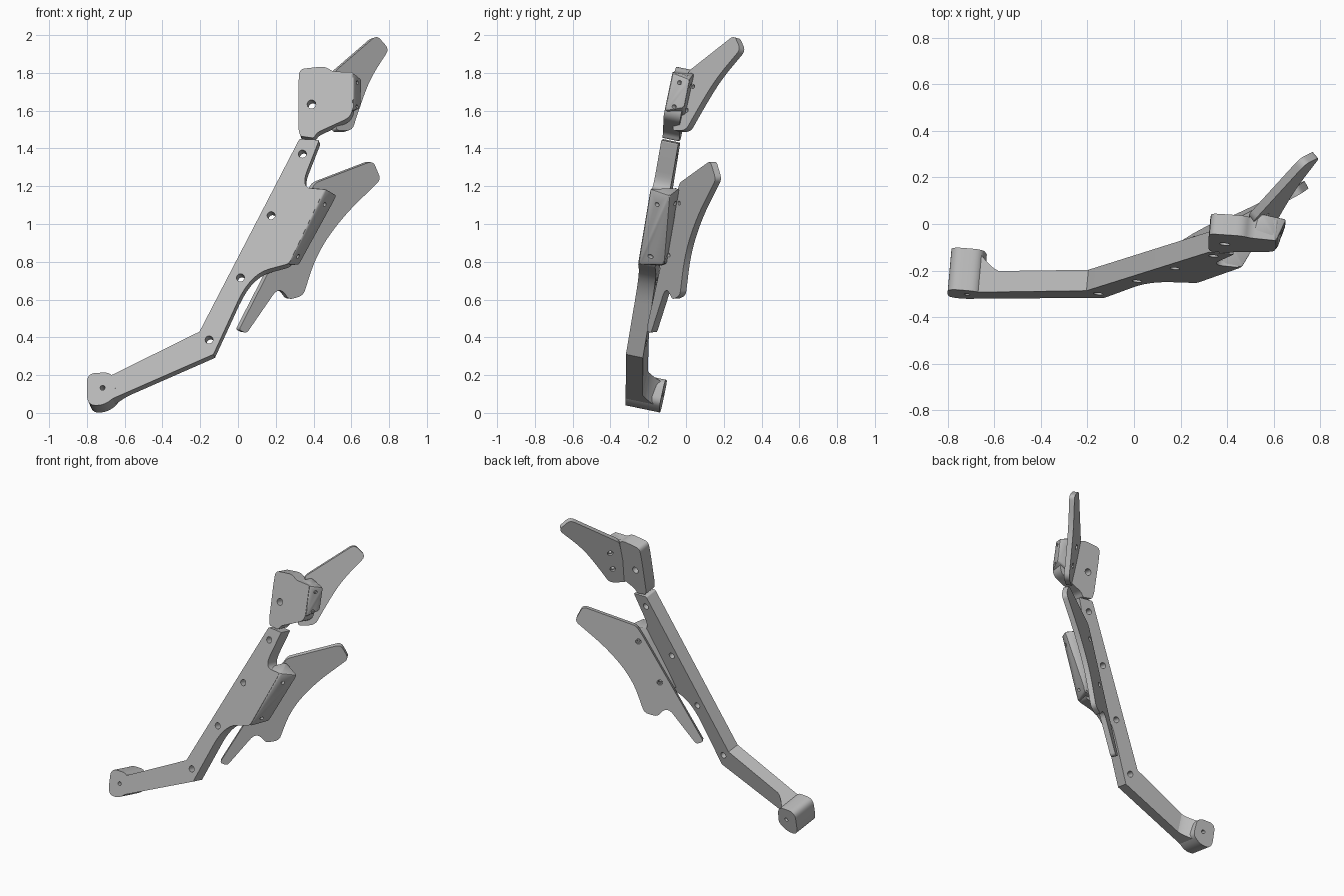
import bpy, bmesh, math
from mathutils import Vector

if "Cube" in bpy.data.objects:
    bpy.data.objects.remove(bpy.data.objects["Cube"], do_unlink=True)

grey = bpy.data.materials.new("plain grey")
grey.use_nodes = True
grey.diffuse_color = (0.5, 0.5, 0.5, 1)
grey.node_tree.nodes["Principled BSDF"].inputs["Base Color"].default_value = (0.5, 0.5, 0.5, 1)

# Planes as y = a + b*x + c*z
ARM = (-0.395, -0.09, 0.21)
LOW_WING = (-0.185, 0.556, -0.063)
TOP_WING = (-0.95, 0.843, 0.293)


def back(plane):
    return Vector((-plane[1], 1, -plane[2])).normalized()


def on(plane, x, z, depth=0.0):
    return Vector((x, plane[0] + plane[1] * x + plane[2] * z, z)) + back(plane) * depth


def rounded(points, steps=7):
    """Round each corner (x, z, radius) of a closed outline."""
    out = []
    for i, (x, z, r) in enumerate(points):
        p = Vector((x, z))
        if r == 0:
            out.append(p)
            continue
        before = Vector(points[i - 1][:2]) - p
        after = Vector(points[(i + 1) % len(points)][:2]) - p
        s = p + before.normalized() * min(r, before.length * 0.49)
        e = p + after.normalized() * min(r, after.length * 0.49)
        for k in range(steps + 1):
            t = k / steps
            out.append(s * (1 - t) ** 2 + p * 2 * t * (1 - t) + e * t * t)
    return out


def finish(bm, name):
    bmesh.ops.recalc_face_normals(bm, faces=bm.faces)
    mesh = bpy.data.meshes.new(name)
    bm.to_mesh(mesh)
    bm.free()
    ob = bpy.data.objects.new(name, mesh)
    bpy.context.collection.objects.link(ob)
    mesh.materials.append(grey)
    return ob


def plate(name, plane, points, thick):
    bm = bmesh.new()
    face = bm.faces.new([bm.verts.new(on(plane, *p)) for p in rounded(points)])
    new = bmesh.ops.extrude_face_region(bm, geom=[face], use_keep_orig=True)["geom"]
    bmesh.ops.translate(bm, vec=back(plane) * thick,
                        verts=[v for v in new if isinstance(v, bmesh.types.BMVert)])
    return finish(bm, name)


def block(name, points):
    bm = bmesh.new()
    for p in points:
        bm.verts.new(p)
    hull = bmesh.ops.convex_hull(bm, input=bm.verts)
    junk = {g for g in hull["geom_interior"] if isinstance(g, bmesh.types.BMVert)}
    bmesh.ops.delete(bm, geom=list(junk), context="VERTS")
    bmesh.ops.dissolve_limit(bm, angle_limit=0.03, verts=bm.verts, edges=bm.edges)
    bmesh.ops.bevel(bm, geom=list(bm.edges), offset=0.008, segments=2, affect="EDGES", profile=0.5)
    return finish(bm, name)


def drill(objects, centre, direction, radius, length=0.6):
    bpy.ops.mesh.primitive_cylinder_add(vertices=20, radius=radius, depth=length, location=centre,
                                        rotation=direction.to_track_quat("Z", "Y").to_euler())
    cutter = bpy.context.object
    cutter.hide_render = True
    for ob in objects:
        mod = ob.modifiers.new("hole", "BOOLEAN")
        mod.operation, mod.solver, mod.object = "DIFFERENCE", "EXACT", cutter
        bpy.context.view_layer.objects.active = ob
        bpy.ops.object.modifier_apply(modifier=mod.name)
    bpy.data.objects.remove(cutter, do_unlink=True)


# Bent arm plate
arm = plate("arm", ARM, [
    (-0.70, 0.06, 0), (-0.70, 0.185, 0), (-0.204, 0.43, 0), (0.325, 1.45, 0.01),
    (0.43, 1.445, 0.01), (0.33, 1.19, 0.1), (0.458, 1.185, 0.02), (0.27, 0.79, 0.02),
    (0.066, 0.735, 0.16), (-0.13, 0.31, 0)], 0.092)

# Thick rounded foot
foot = plate("foot", ARM, [
    (-0.80, 0.04, 0.06), (-0.80, 0.21, 0.05), (-0.66, 0.215, 0.05),
    (-0.645, 0.09, 0.03), (-0.71, 0.04, 0.04)], 0.185)

# Concave blend from the foot back to the arm
bm = bmesh.new()
rings = []
for i in range(8):
    t = i / 7
    u = 0.02 + 0.22 * t
    low, high = (-0.70 + 0.57 * u, 0.06 + 0.25 * u), (-0.69 + 0.486 * u, 0.19 + 0.24 * u)
    d = 0.088 + 0.09 * (1 - t) ** 1.6
    rings.append([bm.verts.new(on(ARM, *p, q)) for p, q in
                  ((low, 0.03), (high, 0.03), (high, d), (low, d))])
for r, s in zip(rings, rings[1:]):
    for k in range(4):
        bm.faces.new((r[k], r[k - 1], s[k - 1], s[k]))
bm.faces.new(rings[0])
bm.faces.new(rings[-1])
blend = finish(bm, "foot_blend")

# Upper plate
hand = plate("upper_plate", ARM, [
    (0.32, 1.74, 0.02), (0.325, 1.82, 0.03), (0.46, 1.835, 0.03), (0.50, 1.808, 0.02),
    (0.61, 1.803, 0.01), (0.606, 1.57, 0.05), (0.42, 1.485, 0.02), (0.40, 1.455, 0.01),
    (0.33, 1.465, 0.01), (0.32, 1.50, 0.02)], 0.09)

# Swept wing plates
low_wing = plate("lower_wing", LOW_WING, [
    (0.005, 0.44, 0.015), (0.375, 1.16, 0.02), (0.41, 1.218, 0.02), (0.715, 1.335, 0.03),
    (0.757, 1.235, 0.03), (0.56, 1.045, 0.12), (0.42, 0.85, 0.12), (0.345, 0.62, 0.03),
    (0.27, 0.60, 0.02), (0.235, 0.65, 0.03), (0.20, 0.645, 0.03), (0.045, 0.42, 0.02)], 0.036)
top_wing = plate("upper_wing", TOP_WING, [
    (0.515, 1.81, 0.02), (0.735, 2.0, 0.03), (0.80, 1.925, 0.03), (0.70, 1.77, 0.08),
    (0.645, 1.62, 0.06), (0.605, 1.495, 0.03), (0.52, 1.495, 0.02)], 0.036)

# Angled mounts joining the plates to the wings
low_mount = block("lower_mount", [
    on(ARM, 0.34, 1.185, 0.002), on(ARM, 0.465, 1.185, 0.002),
    on(ARM, 0.27, 0.785, 0.002), on(ARM, 0.17, 0.785, 0.002),
    Vector((0.525, -0.085, 1.15)), Vector((0.325, -0.115, 0.785)),
    on(LOW_WING, 0.40, 1.19, 0.005), on(LOW_WING, 0.35, 1.10, 0.005),
    on(LOW_WING, 0.23, 0.79, 0.005), on(LOW_WING, 0.19, 0.78, 0.005)])
top_mount = block("upper_mount", [
    on(ARM, 0.50, 1.80, 0.002), on(ARM, 0.612, 1.80, 0.002),
    on(ARM, 0.612, 1.60, 0.002), on(ARM, 0.50, 1.56, 0.002),
    Vector((0.655, 0.02, 1.765)), Vector((0.65, -0.01, 1.615)),
    on(TOP_WING, 0.55, 1.80, 0.005), on(TOP_WING, 0.52, 1.77, 0.005),
    on(TOP_WING, 0.57, 1.58, 0.005), on(TOP_WING, 0.53, 1.56, 0.005)])

# Holes through the arm, the foot and the upper plate
for x, z in ((-0.153, 0.387), (0.013, 0.716), (0.175, 1.045), (0.341, 1.371)):
    drill([arm], on(ARM, x, z), back(ARM), 0.021)
drill([hand], on(ARM, 0.389, 1.634), back(ARM), 0.023)
drill([foot, arm], on(ARM, -0.717, 0.133), back(ARM), 0.013)

# Screw holes from mount to wing, wider at the back
for plane, pair, spots in (
        (LOW_WING, [low_mount, low_wing], ((0.463, -0.16, 1.103), (0.325, -0.20, 0.828))),
        (TOP_WING, [top_mount, top_wing], ((0.637, -0.04, 1.75), (0.637, -0.07, 1.623)))):
    n = back(plane)
    for spot in spots:
        p = Vector(spot)
        drill(pair, p, n, 0.011)
        gap = (on(plane, p.x, p.z) - p).dot(n)
        drill(pair[1:], p + n * (gap + 0.036), n, 0.018, 0.03)

for ob in (arm, foot, blend, hand, low_wing, top_wing, low_mount, top_mount):
    bpy.ops.object.select_all(action="DESELECT")
    ob.select_set(True)
    bpy.context.view_layer.objects.active = ob
    bpy.ops.object.shade_smooth_by_angle(angle=math.radians(30))
